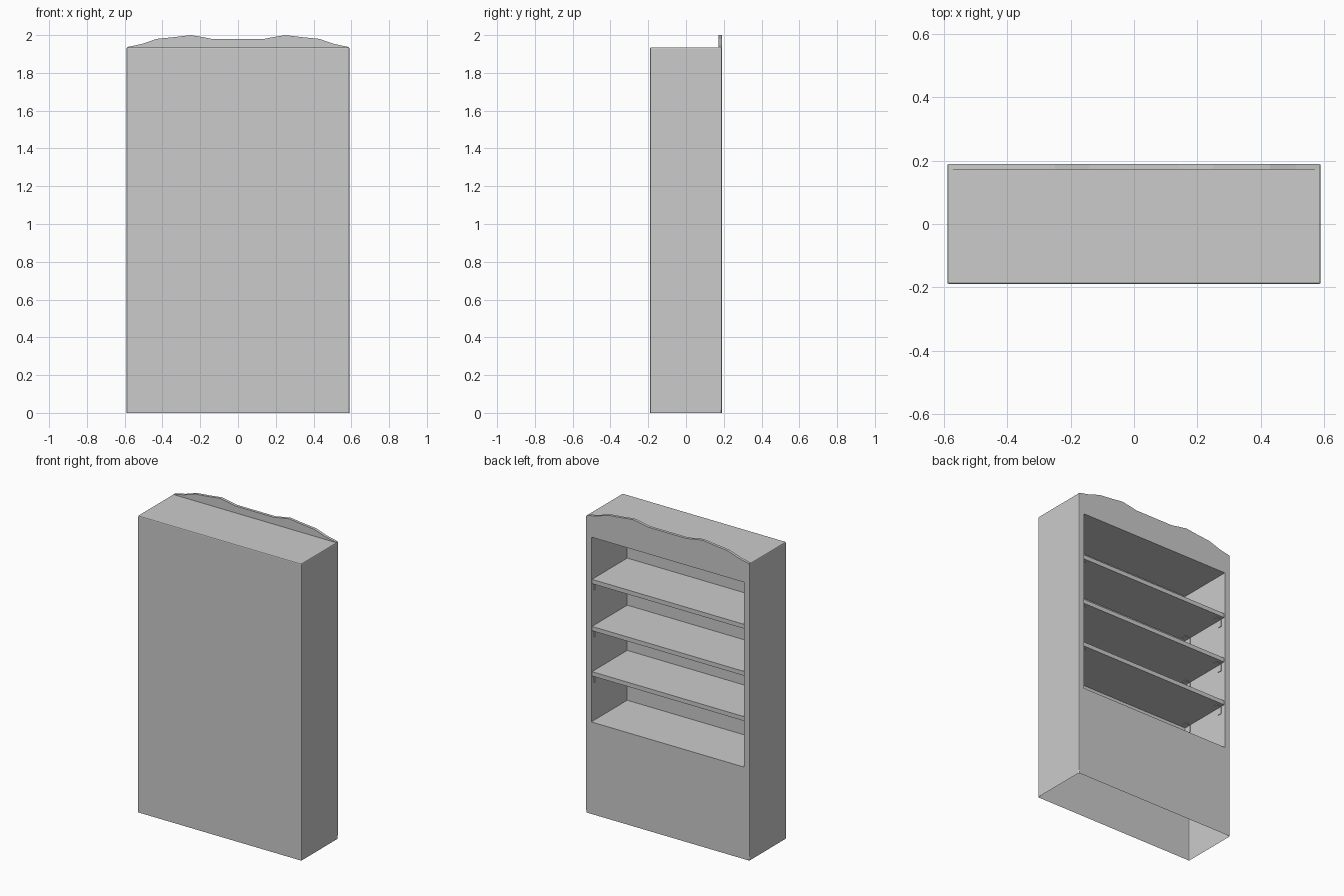
import bpy, bmesh

if "Cube" in bpy.data.objects:
    bpy.data.objects.remove(bpy.data.objects["Cube"])

W, D, H = 0.59, 0.19, 1.935          # half width, half depth, cabinet height
NX, Z0, Z1, NY = 0.55, 0.60, 1.805, -0.18  # niche half width, bottom, top, back


def finish(name, bm):
    bmesh.ops.recalc_face_normals(bm, faces=bm.faces)
    mesh = bpy.data.meshes.new(name)
    bm.to_mesh(mesh)
    bm.free()
    ob = bpy.data.objects.new(name, mesh)
    bpy.context.collection.objects.link(ob)
    return ob


def add_box(bm, lo, hi):
    vs = bmesh.ops.create_cube(bm, size=1)["verts"]
    for v in vs:
        for i in range(3):
            v.co[i] = hi[i] if v.co[i] > 0 else lo[i]
    return vs


# Cabinet: hollow shell with open underside and a shelf niche on the +y side
bm = bmesh.new()
add_box(bm, (-W, -D, 0), (W, D, H))
outer = [e for e in bm.edges
         if max(v.co.z for v in e.verts) > 0.1
         and not all(v.co.z > 1 and v.co.y > 0 for v in e.verts)]
bottom = [f for f in bm.faces if f.calc_center_median().z < 0.01]
face = next(f for f in bm.faces if f.calc_center_median().y > D - 0.01)
bmesh.ops.inset_region(bm, faces=[face], thickness=0.03)
for v in face.verts:
    v.co.x = NX if v.co.x > 0 else -NX
    v.co.z = Z1 if v.co.z > 1 else Z0
back = bmesh.ops.extrude_discrete_faces(bm, faces=[face])["faces"][0]
for v in back.verts:
    v.co.y = NY
bmesh.ops.recalc_face_normals(bm, faces=bm.faces)
bmesh.ops.bevel(bm, geom=outer, offset=0.006, segments=2, profile=0.5, affect='EDGES')
bm.faces.ensure_lookup_table()
bottom = [f for f in bm.faces if all(v.co.z < 0.001 for v in f.verts)]
bmesh.ops.delete(bm, geom=bottom, context='FACES')
finish("cabinet", bm)

# Wavy crest above the open side
half = [(0.14, 1.98), (0.19, 1.99), (0.25, 2.0), (0.33, 1.99), (0.43, 1.98),
        (0.51, 1.953), (0.585, 1.937), (0.585, 1.93)]
profile = half + [(-x, z) for x, z in reversed(half)]
bm = bmesh.new()
f = bm.faces.new([bm.verts.new((x, D, z)) for x, z in profile])
ext = bmesh.ops.extrude_face_region(bm, geom=[f])["geom"]
for v in ext:
    if isinstance(v, bmesh.types.BMVert):
        v.co.y = D - 0.018
finish("crest", bm)

# Shelves with L-shaped brackets at the four corners
T = 0.028
for i, z in enumerate((0.925, 1.22, 1.527)):
    bm = bmesh.new()
    add_box(bm, (-NX, NY, z - T), (NX, 0.183, z))
    finish(f"shelf_{i + 1}", bm)
    bm = bmesh.new()
    u = z - T
    for s in (-1, 1):
        for y in (-0.145, 0.145):
            for a, b, h in ((NX - 0.004, NX, 0.05), (NX - 0.04, NX - 0.004, 0.004)):
                xs = sorted((s * a, s * b))
                add_box(bm, (xs[0], y - 0.015, u - h), (xs[1], y + 0.015, u))
    finish(f"shelf_brackets_{i + 1}", bm)
